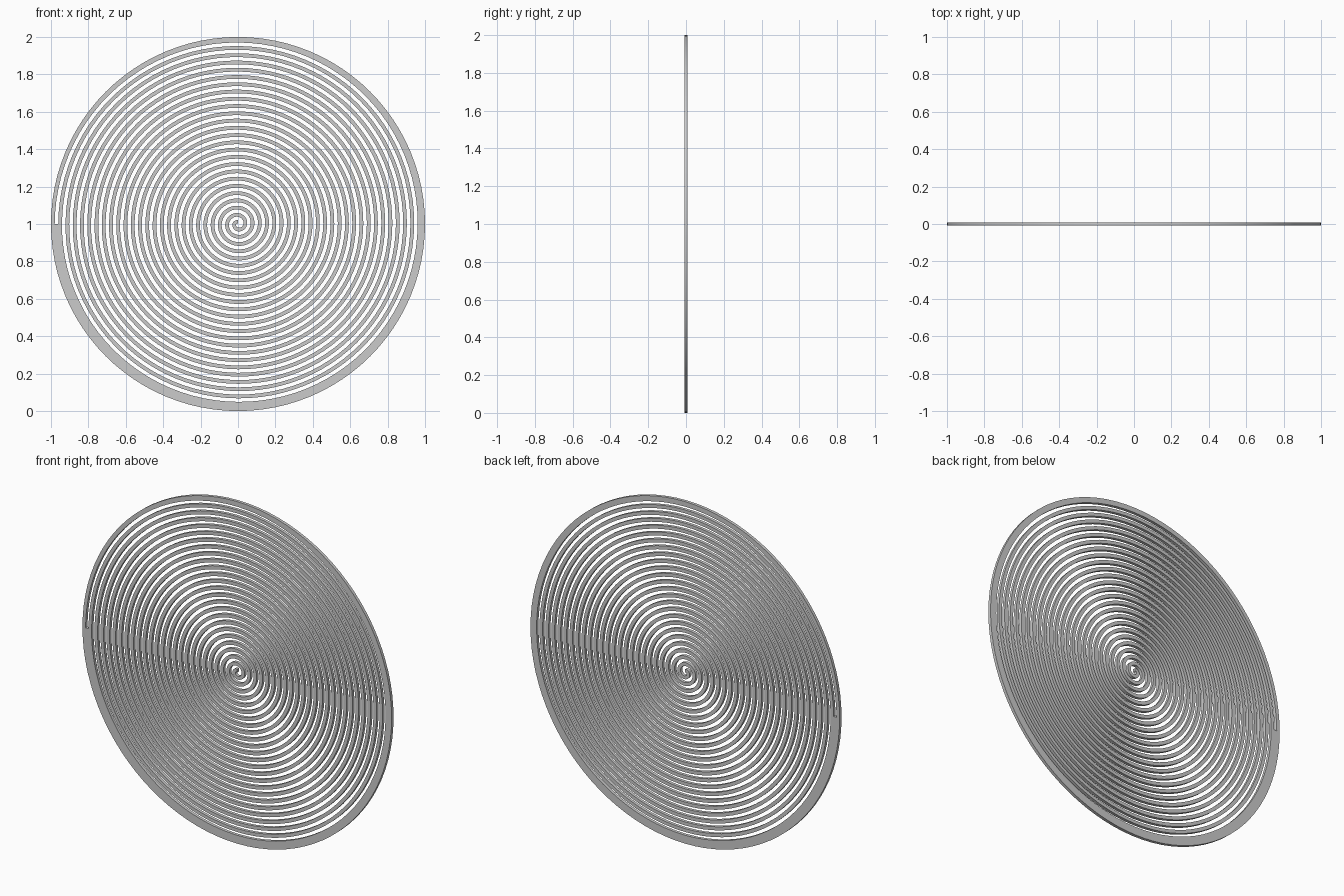
import bpy, bmesh, math

if "Cube" in bpy.data.objects:
    bpy.data.objects.remove(bpy.data.objects["Cube"])

TURNS = 25.5        # the arm ends on the left side, at the rim
WIDTH = 0.020       # radial width of the arm
HALF = 0.009        # half the plate thickness
PITCH = (1 - WIDTH / 2) / TURNS
SEG = 96            # steps per turn

# Radial sections: (turn, inner radius, outer radius)
sections = []
first, last = SEG // 4, int(TURNS * SEG)
rim_start = last - SEG
for i in range(first, last + 1):
    t = i / SEG
    r = PITCH * t
    inner = max(r - WIDTH / 2, 0.0002)
    if i <= rim_start:
        sections.append((t, inner, r + WIDTH / 2))
    # the last turn is filled out to a true circle
    if i >= rim_start:
        sections.append((t, inner, 1.0))

# Rectangular cross-section swept along the spiral
bm = bmesh.new()
rings = []
for t, inner, outer in sections:
    a = 2 * math.pi * t
    c, s = math.cos(a), math.sin(a)
    rings.append([bm.verts.new((r * c, y, 1 + r * s))
                  for r, y in ((inner, -HALF), (outer, -HALF),
                               (outer, HALF), (inner, HALF))])
for k, (p, q) in enumerate(zip(rings, rings[1:])):
    step = sections[k][0] == sections[k + 1][0]
    for j in range(4):
        n = (j + 1) % 4
        if not step:
            bm.faces.new((p[j], p[n], q[n], q[j]))
    if step:  # wall that closes the end of the gap
        bm.faces.new((p[1], q[1], q[2], p[2]))
bm.faces.new(rings[0])
bm.faces.new(rings[-1])
bmesh.ops.remove_doubles(bm, verts=bm.verts, dist=1e-6)
bmesh.ops.recalc_face_normals(bm, faces=bm.faces)

mesh = bpy.data.meshes.new("spiral_disc")
bm.to_mesh(mesh)
bm.free()
disc = bpy.data.objects.new("spiral_disc", mesh)
bpy.context.collection.objects.link(disc)

# Smooth curved walls, sharp rims
bpy.context.view_layer.objects.active = disc
disc.select_set(True)
bpy.ops.object.shade_smooth_by_angle(angle=math.radians(30))
